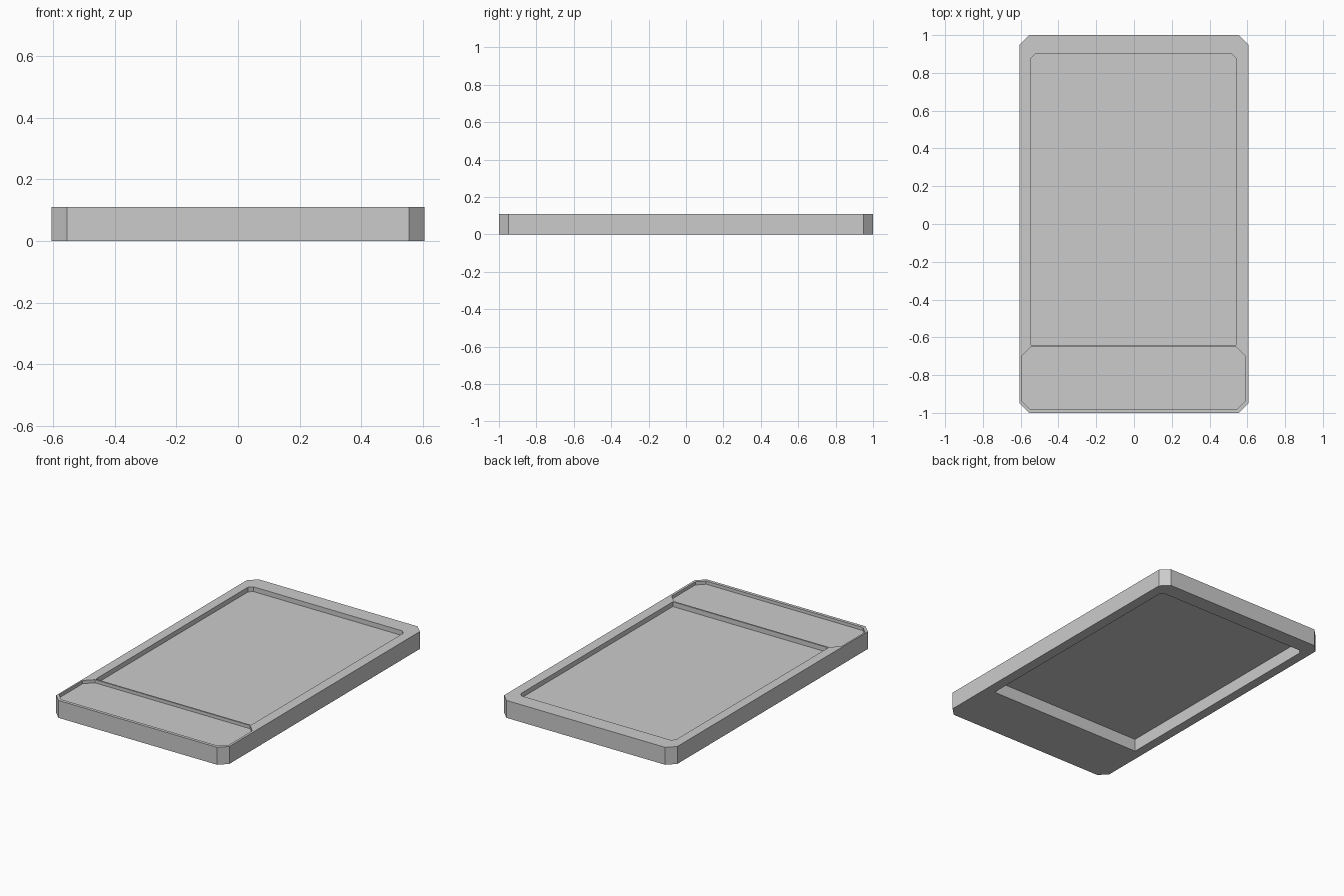
import bpy
import bmesh

cube = bpy.data.objects.get("Cube")
if cube:
    bpy.data.objects.remove(cube, do_unlink=True)

HEIGHT = 0.11
SHEET_Z = 0.08
RECESS_Z = 0.09

grey = bpy.data.materials.new("light_grey")
grey.use_nodes = True
colour = (0.6, 0.6, 0.6, 1)
grey.diffuse_color = colour
grey.node_tree.nodes["Principled BSDF"].inputs["Base Color"].default_value = colour


def outline(x0, x1, y0, y1, front=0.0, back=0.0):
    """Rectangle with chamfered front and back corners, counter-clockwise."""
    pts = [(x0 + front, y0), (x1 - front, y0), (x1, y0 + front), (x1, y1 - back),
           (x1 - back, y1), (x0 + back, y1), (x0, y1 - back), (x0, y0 + front)]
    return list(dict.fromkeys(pts))


def slab(name, pts, z0, z1=None):
    """Flat face at z0, extruded up to z1 when that is given."""
    bm = bmesh.new()
    face = bm.faces.new([bm.verts.new((x, y, z0)) for x, y in pts])
    if z1 is not None:
        top = bmesh.ops.extrude_face_region(bm, geom=[face])["geom"]
        verts = [v for v in top if isinstance(v, bmesh.types.BMVert)]
        bmesh.ops.translate(bm, verts=verts, vec=(0, 0, z1 - z0))
        bmesh.ops.recalc_face_normals(bm, faces=bm.faces)
    mesh = bpy.data.meshes.new(name)
    bm.to_mesh(mesh)
    bm.free()
    mesh.materials.append(grey)
    obj = bpy.data.objects.new(name, mesh)
    bpy.context.collection.objects.link(obj)
    return obj


def cut(target, cutter):
    """Subtract the cutter and remove it."""
    mod = target.modifiers.new("cut", "BOOLEAN")
    mod.operation = "DIFFERENCE"
    mod.solver = "EXACT"
    mod.object = cutter
    cutter.hide_render = True
    bpy.context.view_layer.objects.active = target
    bpy.ops.object.modifier_apply(modifier=mod.name)
    bpy.data.objects.remove(cutter, do_unlink=True)


# Case with chamfered corners
case = slab("case", outline(-0.605, 0.605, -1, 1, 0.05, 0.05), 0, HEIGHT)

# Main window opening, right through the case
window = outline(-0.545, 0.54, -0.64, 0.9, 0, 0.022)
cut(case, slab("window_cutter", window, -0.1, 0.3))

# Shallow recess at the front
recess = outline(-0.595, 0.59, -0.98, -0.65, 0.045, 0.05)
cut(case, slab("recess_cutter", recess, RECESS_Z, 0.3))

# Thin panel set below the rim of the opening
slab("window_panel", window, SHEET_Z)
